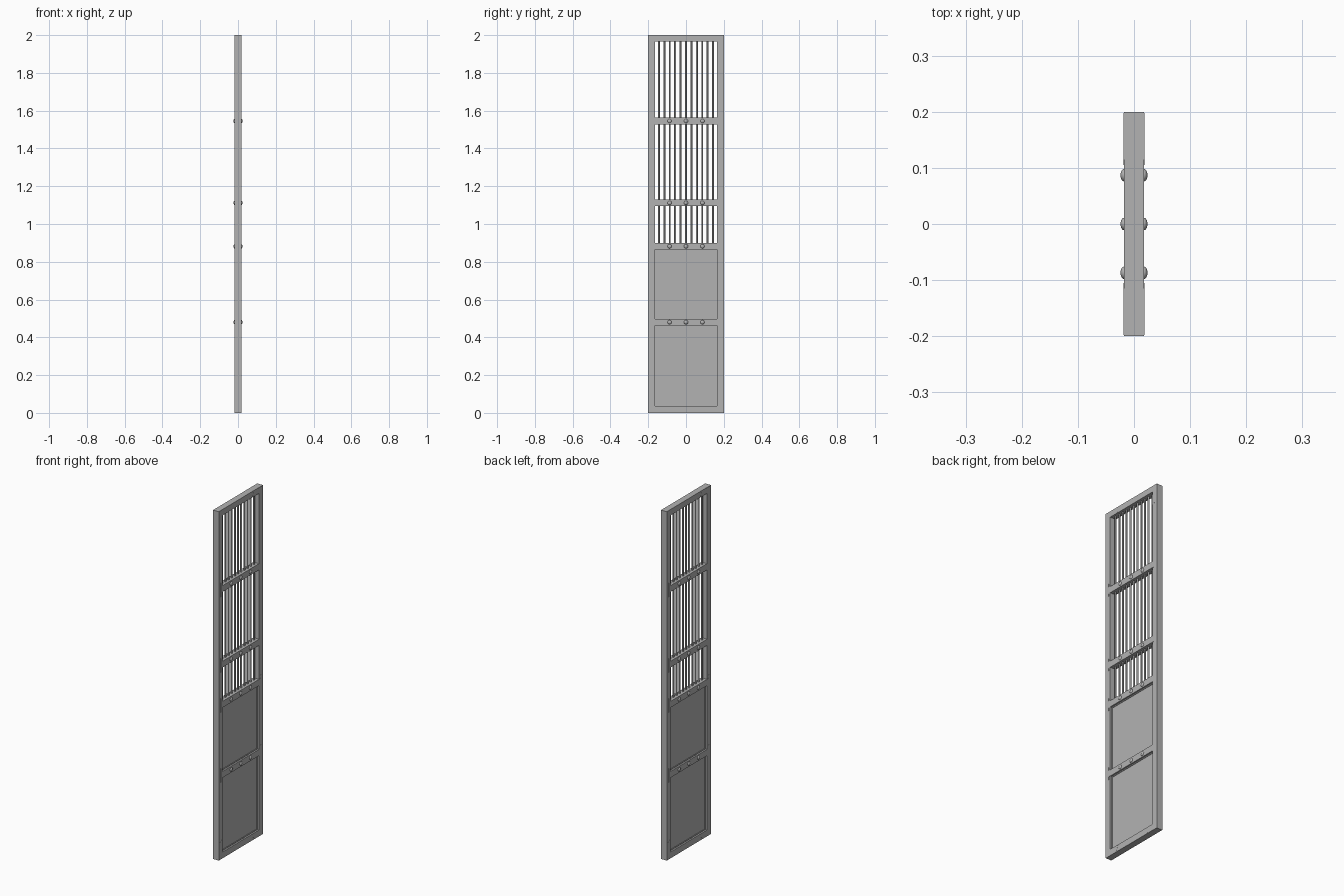
import bpy
import bmesh
from math import pi
from mathutils import Matrix

cube = bpy.data.objects.get("Cube")
if cube:
    bpy.data.objects.remove(cube, do_unlink=True)

steel = bpy.data.materials.new("grey steel")
steel.use_nodes = True
colour = (0.45, 0.45, 0.45, 1)
steel.diffuse_color = colour
steel.node_tree.nodes["Principled BSDF"].inputs["Base Color"].default_value = colour

W, H = 0.2, 2.0          # half width, height
IN = 0.165               # half width of the opening
T = 0.018                # half thickness
BOTTOM, TOP = 0.036, 1.966
RAILS = [0.48, 0.882, 1.112, 1.545]
RH = 0.018               # half height of a rail


def finish(name, bm, smooth=False):
    bmesh.ops.recalc_face_normals(bm, faces=bm.faces)
    mesh = bpy.data.meshes.new(name)
    bm.to_mesh(mesh)
    bm.free()
    mesh.materials.append(steel)
    obj = bpy.data.objects.new(name, mesh)
    bpy.context.collection.objects.link(obj)
    if smooth:
        bpy.ops.object.select_all(action='DESELECT')
        obj.select_set(True)
        bpy.context.view_layer.objects.active = obj
        bpy.ops.object.shade_smooth_by_angle()
    return obj


def box(bm, t, y0, y1, z0, z1):
    m = Matrix.Translation((0, (y0 + y1) / 2, (z0 + z1) / 2))
    m = m @ Matrix.Diagonal((2 * t, y1 - y0, z1 - z0, 1))
    bmesh.ops.create_cube(bm, size=1, matrix=m)


def prism(bm, points, t):
    """Extrude a y-z outline through the thickness."""
    face = bm.faces.new([bm.verts.new((-t, y, z)) for y, z in points])
    ext = bmesh.ops.extrude_face_region(bm, geom=[face])["geom"]
    verts = [v for v in ext if isinstance(v, bmesh.types.BMVert)]
    bmesh.ops.translate(bm, verts=verts, vec=(2 * t, 0, 0))


# Outer frame: one ring extruded through the thickness
bm = bmesh.new()
outer = [(-W, 0), (W, 0), (W, H), (-W, H)]
inner = [(-IN, BOTTOM), (IN, BOTTOM), (IN, TOP), (-IN, TOP)]
rings = [[bm.verts.new((x, y, z)) for y, z in pts]
         for x in (-T, T) for pts in (outer, inner)]
for a, b in ((0, 1), (2, 3), (0, 2), (1, 3)):
    for i in range(4):
        j = (i + 1) % 4
        bm.faces.new((rings[a][i], rings[a][j], rings[b][j], rings[b][i]))
finish("outer_frame", bm)

# Cross rails with flared end brackets let into the stiles
bm = bmesh.new()
for z in RAILS:
    box(bm, T, -IN, IN, z - RH, z + RH)
finish("cross_rails", bm)

bm = bmesh.new()
for z in RAILS:
    for s in (-1, 1):
        prism(bm, [(s * 0.166, z - RH), (s * 0.176, z - 0.02), (s * 0.176, z - 0.036),
                   (s * 0.182, z - 0.04), (s * 0.182, z + 0.04), (s * 0.176, z + 0.036),
                   (s * 0.176, z + 0.02), (s * 0.166, z + RH)], T + 0.0005)
finish("rail_end_brackets", bm)

# Corner reinforcing plates with tapered arms
bm = bmesh.new()
for s in (-1, 1):
    for edge, lip, d in ((0, BOTTOM, 1), (H, TOP, -1)):
        prism(bm, [(s * 0.198, edge + d * 0.002), (s * 0.198, edge + d * 0.095),
                   (s * IN, edge + d * 0.11), (s * IN, lip),
                   (s * 0.105, lip), (s * 0.115, edge + d * 0.002)], T + 0.0003)
finish("corner_plates", bm)

# Solid lower panels and their slim edge beads
bm = bmesh.new()
beads = bmesh.new()
spans = [(BOTTOM, RAILS[0] - RH), (RAILS[0] + RH, RAILS[1] - RH)]
B = 0.005
for z0, z1 in spans:
    box(bm, 0.006, -IN, IN, z0, z1)
    for s in (-1, 1):
        ya, yb = sorted((s * IN, s * (IN - B)))
        box(beads, 0.009, ya, yb, z0, z1)
    for z in (z0, z1 - B):
        box(beads, 0.009, -IN + B, IN - B, z, z + B)
finish("lower_panels", bm)
finish("panel_beads", beads)

# Upright round bars in the upper openings
bm = bmesh.new()
z0, z1 = RAILS[1], TOP + 0.01
for i in range(11):
    y = (i - 5) * 0.0287
    bmesh.ops.create_cone(bm, cap_ends=True, segments=12, radius1=0.005, radius2=0.005,
                          depth=z1 - z0, matrix=Matrix.Translation((0, y, (z0 + z1) / 2)))
finish("upright_bars", bm, smooth=True)

# Domed rivets on both sides of every rail
bm = bmesh.new()
for z in RAILS:
    for y in (-0.087, 0, 0.087):
        for s in (-1, 1):
            m = Matrix.Translation((s * T, y, z)) @ Matrix.Rotation(pi / 2, 4, 'Y')
            m = m @ Matrix.Diagonal((1, 1, 0.55, 1))
            bmesh.ops.create_uvsphere(bm, u_segments=16, v_segments=10, radius=0.011, matrix=m)
finish("rivets", bm, smooth=True)
